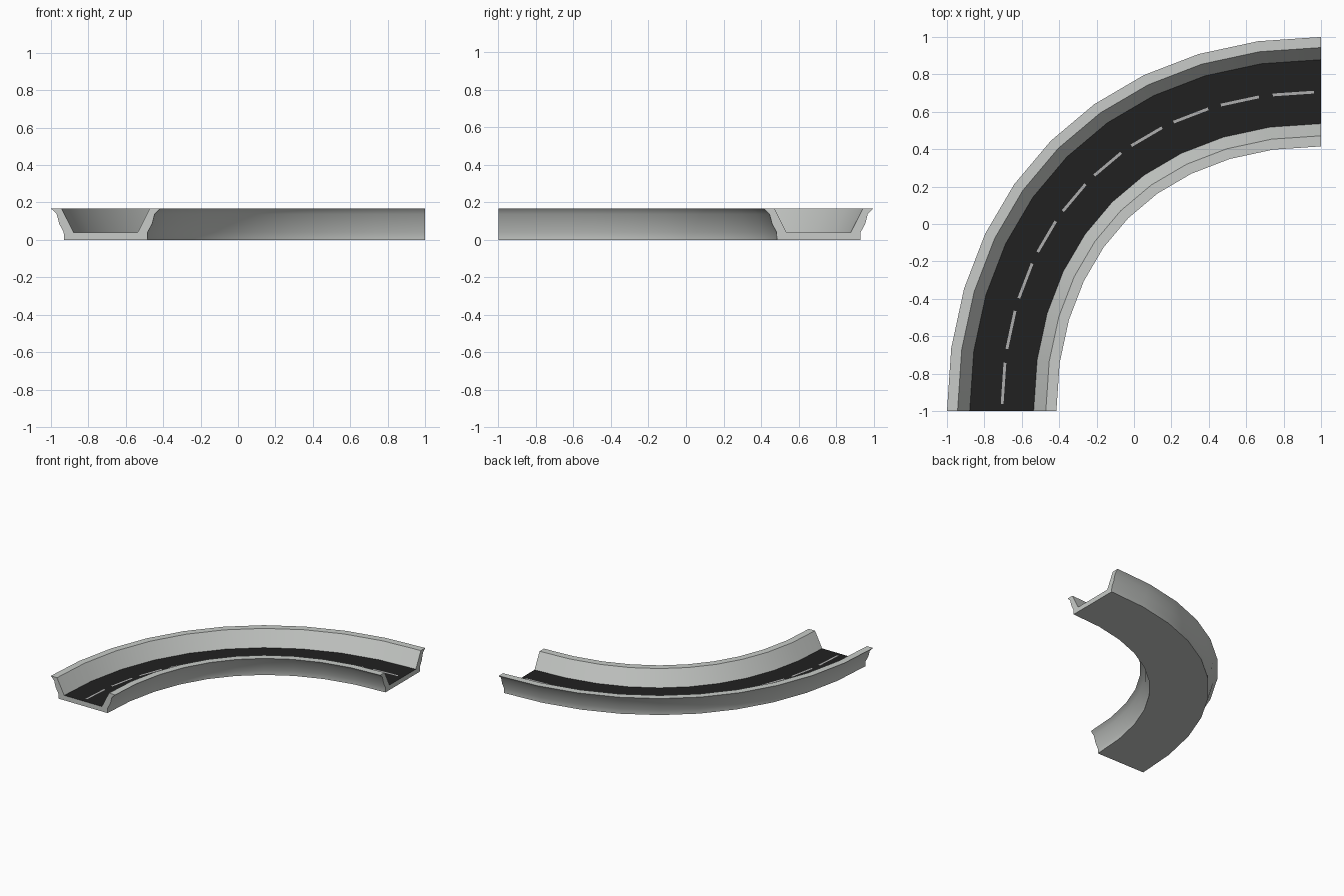
import bpy, math
from mathutils import Vector

if "Cube" in bpy.data.objects:
    bpy.data.objects.remove(bpy.data.objects["Cube"])

SEG, R, K = 10, 1.7075, 0.60   # segments, bend radius, bezier handle ratio


def material(name, c):
    m = bpy.data.materials.new(name)
    m.diffuse_color = (*c, 1)
    m.use_nodes = True
    m.node_tree.nodes["Principled BSDF"].inputs["Base Color"].default_value = m.diffuse_color
    return m


concrete = material("light grey concrete", (0.58, 0.60, 0.58))
asphalt = material("black asphalt", (0.015, 0.015, 0.015))
paint = material("grey lane paint", (0.42, 0.42, 0.42))

# Centre line: quarter-turn bezier about the corner (1, -1)
P = [Vector(p) for p in ((1 - R, -1), (1 - R, -1 + R * K),
                         (1 - R * K, R - 1), (1, R - 1))]


def frame(t):
    s = 1 - t
    c = P[0]*s**3 + P[1]*3*s*s*t + P[2]*3*s*t*t + P[3]*t**3
    d = ((P[1]-P[0])*s*s + (P[2]-P[1])*2*s*t + (P[3]-P[2])*t*t).normalized()
    return c, Vector((-d.y, d.x))


def place(t, off, z):
    c, n = frame(t)
    p = c + n * off
    return (p.x, p.y, z)


def make(name, verts, faces, mats):
    me = bpy.data.meshes.new(name)
    me.from_pydata(verts, [], faces)
    for m in mats:
        me.materials.append(m)
    ob = bpy.data.objects.new(name, me)
    bpy.context.collection.objects.link(ob)
    return ob


# Channel cross-section: outside, rim, inner wall, mirrored to the other side
half = [(0.2225, 0), (0.2245, 0.042), (0.248, 0.085), (0.262, 0.138),
        (0.2925, 0.168), (0.236, 0.168), (0.171, 0.04)]
profile = half + [(-x, z) for x, z in reversed(half)]
n = len(profile)
verts = [place(i / SEG, x, z) for i in range(SEG + 1) for x, z in profile]
faces = []
for i in range(SEG):
    for j in range(n):
        a, b = i*n + j, i*n + (j + 1) % n
        faces.append((a, a + n, b + n, b))
faces += [tuple(range(n)), tuple(range(SEG*n + n - 1, SEG*n - 1, -1))]
track = make("track_channel", verts, faces, [concrete, asphalt])

# Road floor is the strip between the two wall bottoms
for i in range(SEG):
    track.data.polygons[i*n + len(half) - 1].material_index = 1

bpy.context.view_layer.objects.active = track
track.select_set(True)
bpy.ops.object.mode_set(mode='EDIT')
bpy.ops.mesh.select_all(action='SELECT')
bpy.ops.mesh.normals_make_consistent(inside=False)
bpy.ops.object.mode_set(mode='OBJECT')
bpy.ops.object.shade_smooth_by_angle(angle=math.radians(35))

# Lane dashes: one thin plate per segment, along the chord
dv, df = [], []
for i in range(SEG):
    for u in (0.13, 0.87):
        for off in (-0.0075, 0.0075):
            a = Vector(place(i / SEG, off, 0.042))
            b = Vector(place((i + 1) / SEG, off, 0.042))
            dv.append(a.lerp(b, u))
    k = i * 4
    df.append((k, k + 2, k + 3, k + 1))
dashes = make("lane_dashes", dv, df, [paint])
